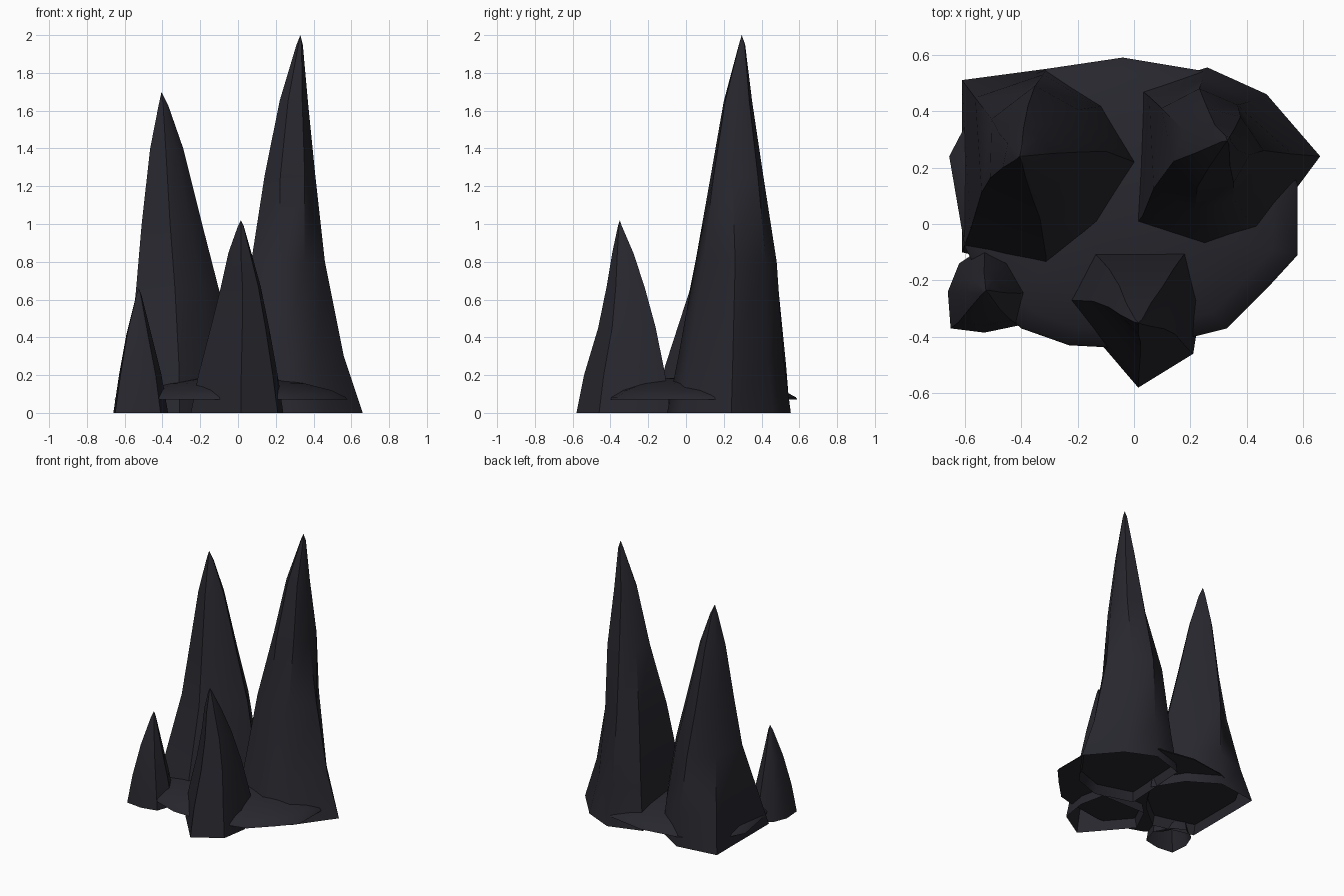
import bpy, bmesh, math

if "Cube" in bpy.data.objects:
    bpy.data.objects.remove(bpy.data.objects["Cube"])

rock = bpy.data.materials.new("dark slate")
rock.diffuse_color = (0.020, 0.020, 0.027, 1)
rock.use_nodes = True
rock.node_tree.nodes["Principled BSDF"].inputs["Base Color"].default_value = rock.diffuse_color


def loft(name, rings, tip, angle, floor):
    """Skin a stack of equal-sided rings up to a tip, with an optional flat floor."""
    bm = bmesh.new()
    loops = [[bm.verts.new(p) for p in ring] for ring in rings]
    n = len(loops[0])
    if floor:
        bm.faces.new(loops[0][::-1])
    for a, b in zip(loops, loops[1:]):
        for i in range(n):
            j = (i + 1) % n
            bm.faces.new((a[i], a[j], b[j], b[i]))
    top = bm.verts.new(tip)
    for i in range(n):
        bm.faces.new((loops[-1][i], loops[-1][(i + 1) % n], top))
    me = bpy.data.meshes.new(name)
    bm.to_mesh(me)
    bm.free()
    ob = bpy.data.objects.new(name, me)
    bpy.context.collection.objects.link(ob)
    me.materials.append(rock)
    bpy.ops.object.select_all(action='DESELECT')
    ob.select_set(True)
    bpy.context.view_layer.objects.active = ob
    bpy.ops.object.shade_smooth_by_angle(angle=math.radians(angle))


def spike(name, base, levels, tip, upper=None):
    """Fit the outline into the (z, xmin, xmax, ymin, ymax, blend) box of each level.

    The base outline blends into the upper outline (given in 0..1 box units)."""
    xs, ys = [p[0] for p in base], [p[1] for p in base]
    x0, x1, y0, y1 = min(xs), max(xs), min(ys), max(ys)
    unit = [((x - x0) / (x1 - x0), (y - y0) / (y1 - y0)) for x, y in base]
    upper = upper or unit
    rings = [[(x, y, 0) for x, y in base]]
    for z, a, b, c, d, t in levels:
        mix = [(u + (p - u) * t, v + (q - v) * t) for (u, v), (p, q) in zip(unit, upper)]
        rings.append([(a + (b - a) * u, c + (d - c) * v, z) for u, v in mix])
    loft(name, rings, tip, 45, False)


# Tallest spike, back right
spike("tall_spike",
      [(.66, .24), (.47, .46), (.26, .555), (.02, .48), (-.01, -.02), (.26, -.10), (.46, -.03)],
      [(.3, .03, .56, -.04, .515, 0), (.8, .07, .46, .05, .48, .25), (1.25, .14, .41, .13, .41, .9),
       (1.65, .22, .37, .20, .35, 1), (1.95, .31, .343, .28, .313, 1)],
      (.33, .295, 2.0),
      [(1, .4), (.9, .9), (.45, 1), (.15, .7), (0, .35), (.3, 0), (.8, .05)])

# Second spike, back left
spike("left_spike",
      [(.03, .21), (-.10, .42), (-.31, .55), (-.61, .51), (-.61, -.10), (-.31, -.175), (-.12, -.02)],
      [(.25, -.58, -.01, -.11, .53, .3), (.65, -.54, -.10, .02, .49, .8), (1.0, -.51, -.19, .09, .42, 1),
       (1.4, -.465, -.29, .16, .34, 1), (1.63, -.42, -.37, .215, .27, 1)],
      (-.405, .24, 1.7),
      [(1, .5), (.77, .82), (.42, 1), (.1, .7), (0, .22), (.47, 0), (.8, .18)])

# Short spike at the front
spike("front_spike",
      [(.24, -.27), (.20, -.085), (-.16, -.085), (-.25, -.27), (.015, -.58), (.21, -.46)],
      [(.2, -.21, .21, -.54, -.11, 0), (.45, -.145, .165, -.465, -.16, 0), (.67, -.09, .12, -.42, -.22, 0),
       (.85, -.05, .07, -.39, -.28, 0), (.99, 0, .03, -.36, -.34, 0)],
      (.015, -.35, 1.02))

# Smallest spike, front left
spike("small_spike",
      [(-.37, -.24), (-.44, -.12), (-.53, -.08), (-.62, -.14), (-.66, -.24), (-.65, -.37), (-.53, -.385), (-.41, -.36)],
      [(.2, -.63, -.405, -.36, -.12, 0), (.42, -.59, -.46, -.31, -.17, 0), (.62, -.54, -.51, -.25, -.22, 0)],
      (-.525, -.235, .66))

# Low domed rubble mound joining the spikes
outline = [(.58, .14), (.48, .38), (.26, .54), (-.04, .59), (-.31, .55), (-.55, .44), (-.655, .24),
           (-.60, -.08), (-.50, -.28), (-.40, -.37), (-.23, -.43), (-.04, -.44), (.21, -.40),
           (.33, -.37), (.47, -.23), (.58, -.11)]
cx, cy = -.04, .03
loft("base_mound",
     [[(cx + (x - cx) * s, cy + (y - cy) * s, z) for x, y in outline]
      for s, z in ((1, .07), (.985, .083), (.86, .12), (.64, .155), (.33, .182))],
     (cx, cy, .19), 40, True)
